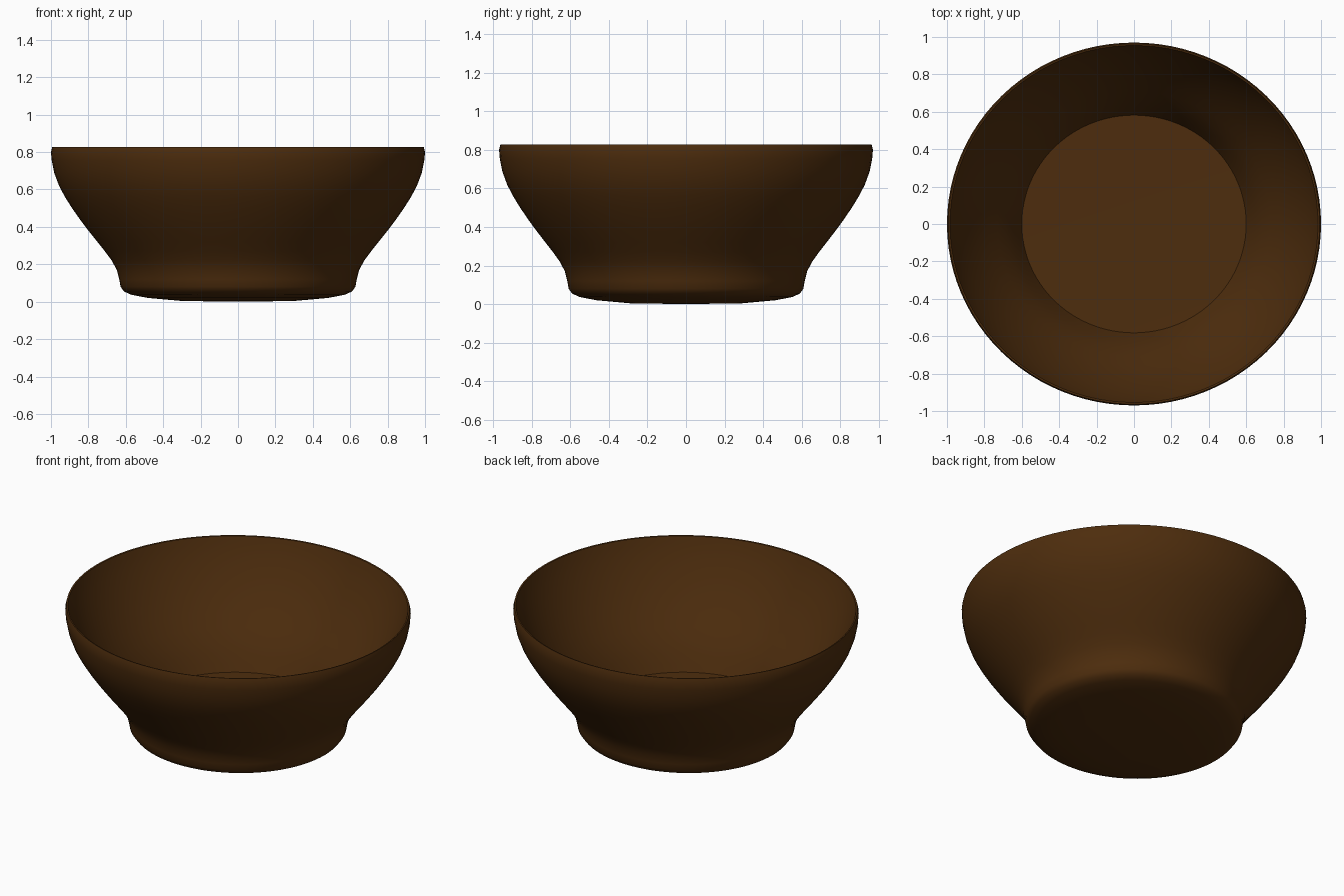
import bpy, bmesh, math

if "Cube" in bpy.data.objects:
    bpy.data.objects.remove(bpy.data.objects["Cube"])

SEGMENTS = 96
Y_SCALE = 0.97  # the bowl is very slightly oval

# Radius, height: underside centre -> foot -> flared wall -> rim
OUTER = [(0.30, 0.004), (0.48, 0.02), (0.57, 0.037), (0.61, 0.055), (0.628, 0.08),
         (0.635, 0.12), (0.648, 0.17), (0.675, 0.22), (0.712, 0.27), (0.752, 0.32),
         (0.80, 0.38), (0.845, 0.44), (0.887, 0.50), (0.925, 0.56), (0.957, 0.62),
         (0.983, 0.69), (0.996, 0.755), (1.0, 0.80), (0.993, 0.828)]
# Rim -> inside wall -> floor edge
INNER = [(0.984, 0.826), (0.97, 0.785), (0.948, 0.73), (0.915, 0.66), (0.875, 0.585),
         (0.83, 0.51), (0.78, 0.435), (0.73, 0.365), (0.685, 0.30), (0.65, 0.24),
         (0.622, 0.185), (0.60, 0.14)]


def lathe(name, profile, bottom_z, top_z, material):
    """Spin a profile round z and close both ends with fans."""
    bm = bmesh.new()
    rings = []
    for r, z in profile:
        rings.append([bm.verts.new((r * math.cos(2 * math.pi * i / SEGMENTS),
                                    r * math.sin(2 * math.pi * i / SEGMENTS) * Y_SCALE, z))
                      for i in range(SEGMENTS)])
    start, end = bm.verts.new((0, 0, bottom_z)), bm.verts.new((0, 0, top_z))
    for i in range(SEGMENTS):
        j = (i + 1) % SEGMENTS
        for a, b in zip(rings, rings[1:]):
            bm.faces.new((a[i], a[j], b[j], b[i]))
        bm.faces.new((start, rings[0][j], rings[0][i]))
        bm.faces.new((end, rings[-1][i], rings[-1][j]))
    bmesh.ops.recalc_face_normals(bm, faces=bm.faces)
    mesh = bpy.data.meshes.new(name)
    bm.to_mesh(mesh)
    bm.free()
    mesh.materials.append(material)
    obj = bpy.data.objects.new(name, mesh)
    bpy.context.collection.objects.link(obj)
    return obj


brown = bpy.data.materials.new("dark brown wood")
brown.diffuse_color = (0.075, 0.026, 0.004, 1)
brown.use_nodes = True
brown.node_tree.nodes["Principled BSDF"].inputs["Base Color"].default_value = brown.diffuse_color

# Whole bowl: foot, wall, rim and inside floor
bowl = lathe("bowl", OUTER + INNER, 0.0, 0.13, brown)
bpy.context.view_layer.objects.active = bowl
bowl.select_set(True)
bpy.ops.object.shade_smooth_by_angle(angle=math.radians(40))
